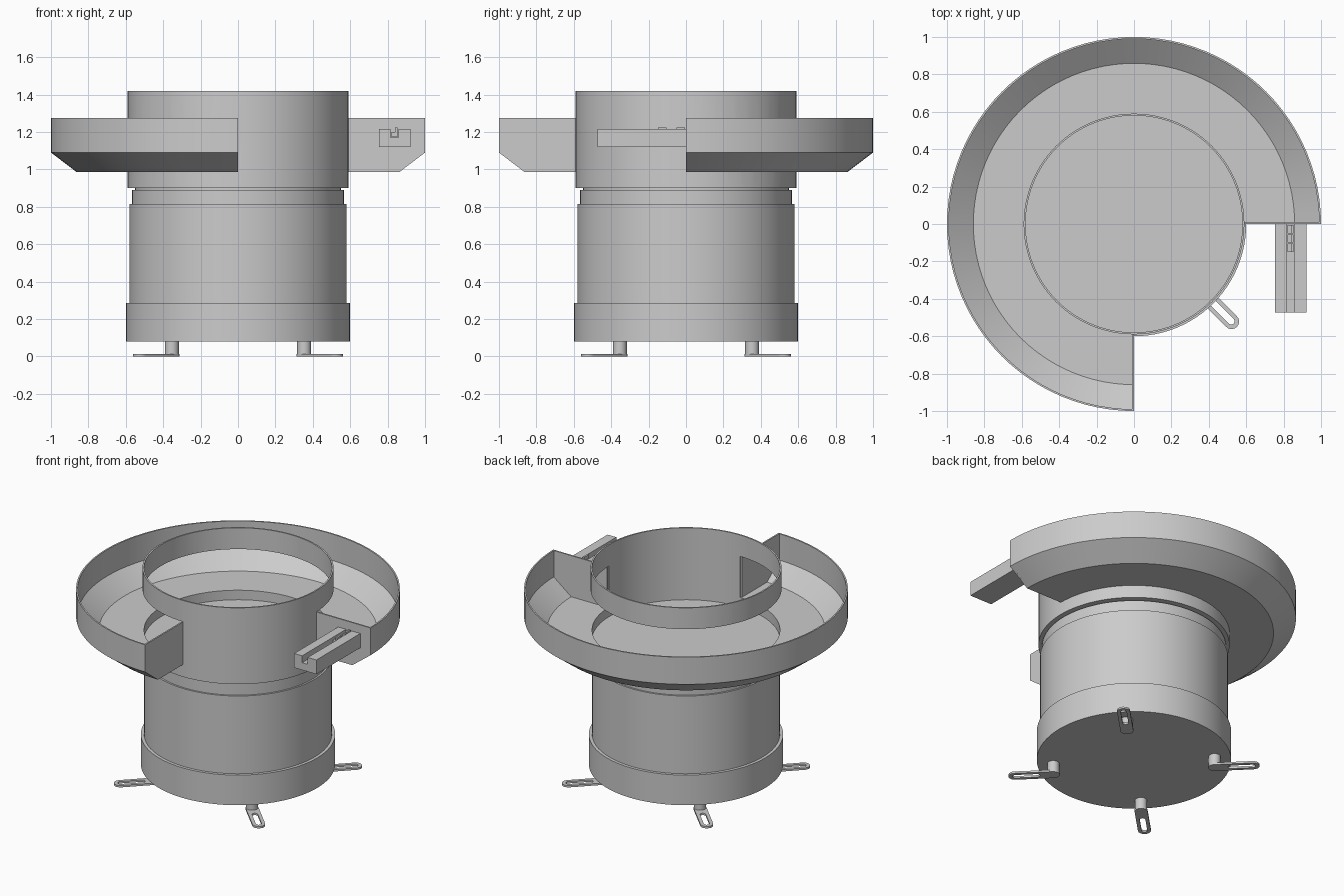
import bpy, bmesh, math
from mathutils import Matrix, Vector

if "Cube" in bpy.data.objects:
    bpy.data.objects.remove(bpy.data.objects["Cube"])


def finish(name, bm, matrix=None):
    bmesh.ops.remove_doubles(bm, verts=bm.verts[:], dist=1e-5)
    bmesh.ops.recalc_face_normals(bm, faces=bm.faces[:])
    if matrix:
        bm.transform(matrix)
    me = bpy.data.meshes.new(name)
    bm.to_mesh(me)
    bm.free()
    ob = bpy.data.objects.new(name, me)
    bpy.context.collection.objects.link(ob)
    return ob


def revolve(name, profile, closed=True, start=0, sweep=360, steps=96, caps=False):
    """Turn an (r, z) profile around the z axis."""
    n = len(profile)
    bm = bmesh.new()
    rings = []
    for i in range(steps + 1):
        a = math.radians(start + sweep * i / steps)
        rings.append([bm.verts.new((r * math.cos(a), r * math.sin(a), z)) for r, z in profile])
    for a, b in zip(rings, rings[1:]):
        for j in range(n if closed else n - 1):
            k = (j + 1) % n
            bm.faces.new((a[j], b[j], b[k], a[k]))
    if caps:
        bm.faces.new(rings[0])
        bm.faces.new(rings[-1])
    bmesh.ops.dissolve_degenerate(bm, dist=1e-6, edges=bm.edges[:])
    return finish(name, bm)


def prism(name, pts, y0, y1, matrix=None):
    """Extrude an (x, z) outline from y0 to y1."""
    bm = bmesh.new()
    f = bm.faces.new([bm.verts.new((x, y0, z)) for x, z in pts])
    ext = bmesh.ops.extrude_face_region(bm, geom=[f])["geom"]
    bmesh.ops.translate(bm, vec=(0, y1 - y0, 0),
                        verts=[v for v in ext if isinstance(v, bmesh.types.BMVert)])
    return finish(name, bm, matrix)


def stadium(x0, x1, r, n=10):
    right = [(x1 + r * math.cos(t), r * math.sin(t))
             for t in (math.pi * (i / n - 0.5) for i in range(n + 1))]
    left = [(x0 + r * math.cos(t), r * math.sin(t))
            for t in (math.pi * (i / n + 0.5) for i in range(n + 1))]
    return right + left


# drive housing: base collar, body, shoulder and neck
revolve("base_collar", [(0, .08), (.6, .08), (.6, .285), (.58, .285), (0, .285)], False)
revolve("drive_body", [(.58, .28), (.58, .815), (.568, .815), (.568, .89), (.55, .89),
                       (.55, .905)], False)

# hopper bowl, with a 270 degree opening onto the tray
bowl = revolve("hopper_bowl", [(0, .9), (.59, .9), (.59, 1.42), (.58, 1.42), (.58, .93), (0, .93)],
               False)
cutter = revolve("opening_cutter", [(.5, .995), (.7, .995), (.7, 1.275), (.5, 1.275)],
                 sweep=270, steps=72, caps=True)
cutter.hide_render = True
mod = bowl.modifiers.new("opening", 'BOOLEAN')
mod.operation, mod.solver, mod.object = 'DIFFERENCE', 'EXACT', cutter
bpy.context.view_layer.objects.active = bowl
bpy.ops.object.modifier_apply(modifier=mod.name)
bpy.data.objects.remove(cutter)

# three-quarter tray around the bowl
outline = [(.589, .985), (.862, .985), (1, 1.09), (1, 1.275)]
revolve("outer_tray", outline + [(.99, 1.275), (.99, 1.095), (.859, .995), (.589, .995)],
        sweep=270, steps=72, caps=True)

# tray end walls
wall = outline + [(.589, 1.275)]
prism("tray_end_wall_right", wall, 0, .01)
prism("tray_end_wall_front", wall, -.01, 0, Matrix.Rotation(-math.pi / 2, 4, 'Z'))

# grooved outlet chute with a few small pieces in the groove
prism("outlet_chute", [(.755, 1.12), (.922, 1.12), (.922, 1.217), (.857, 1.217), (.857, 1.17),
                       (.815, 1.17), (.815, 1.217), (.755, 1.217)], -.473, 0)
for i, y in enumerate((-.15, -.10, -.05)):
    top = 1.21 if i == 1 else 1.225
    prism(f"queued_piece_{i + 1}", [(.82, 1.172), (.852, 1.172), (.852, top), (.84, top),
                                    (.84, 1.2), (.82, 1.2)], y, y + .045)

# four feet: slotted plate and post on the diagonals
for i in range(4):
    rot = Matrix.Rotation(math.radians(45 + 90 * i), 4, 'Z')
    bm = bmesh.new()
    loops = [[bm.verts.new((x, y, z)) for x, y in pts] for pts, z in (
        (stadium(.5, .738, .04), 0), (stadium(.5, .738, .04), .013),
        (stadium(.60, .735, .018), .013), (stadium(.60, .735, .018), 0))]
    for a, b in zip(loops, loops[1:] + loops[:1]):
        for j in range(len(a)):
            k = (j + 1) % len(a)
            bm.faces.new((a[j], a[k], b[k], b[j]))
    finish(f"foot_plate_{i + 1}", bm, rot)
    bm = bmesh.new()
    bmesh.ops.create_cone(bm, cap_ends=True, segments=24, radius1=.037, radius2=.037, depth=.075,
                          matrix=Matrix.Translation(Vector((.5, 0, .0455))))
    finish(f"foot_post_{i + 1}", bm, rot)

# smooth round surfaces, keep sharp edges
for ob in bpy.context.scene.objects:
    ob.select_set(True)
bpy.context.view_layer.objects.active = bowl
bpy.ops.object.shade_smooth_by_angle(angle=math.radians(30))
